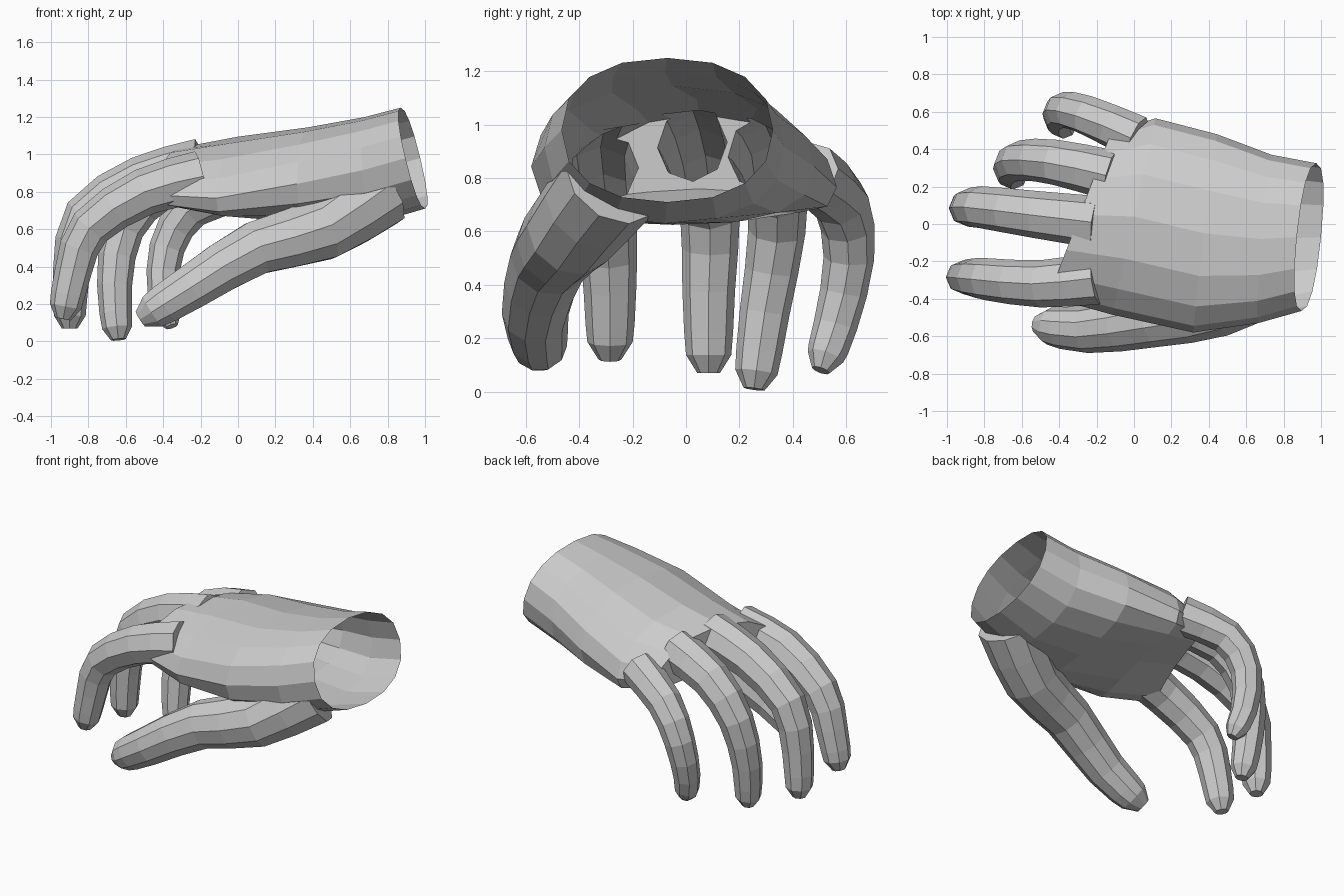
import bpy, bmesh
from math import cos, sin, pi, copysign
from mathutils import Vector

if "Cube" in bpy.data.objects:
    bpy.data.objects.remove(bpy.data.objects["Cube"])


def loft(name, rings):
    """Closed solid skinned through equal rings of points."""
    bm = bmesh.new()
    loops = [[bm.verts.new(p) for p in ring] for ring in rings]
    n = len(loops[0])
    for a, b in zip(loops, loops[1:]):
        for i in range(n):
            j = (i + 1) % n
            bm.faces.new((a[i], a[j], b[j], b[i]))
    bm.faces.new(loops[0])
    bm.faces.new(loops[-1])
    bmesh.ops.recalc_face_normals(bm, faces=bm.faces[:])
    mesh = bpy.data.meshes.new(name)
    bm.to_mesh(mesh)
    bm.free()
    obj = bpy.data.objects.new(name, mesh)
    bpy.context.collection.objects.link(obj)
    return obj


def palm_ring(t, x, yc, zc, hy, hz, arch, n=16):
    """Squarish oval, arched over the palm; t runs from wrist to knuckles."""
    slant_y = 0.1 * (1 - t) ** 2 + 0.38 * t ** 2
    slant_z = -0.24 * (1 - t) ** 4
    pts = []
    for i in range(n):
        c, s = cos(2 * pi * i / n), sin(2 * pi * i / n)
        dy = hy * copysign(abs(c) ** 0.88, c)
        dz = hz * copysign(abs(s) ** 0.88, s)
        pts.append(Vector((x + slant_y * dy + slant_z * dz, yc + dy,
                           zc + dz - arch * dy * dy)))
    return pts


def digit(name, r0, r1, *joints, n=8):
    """Tapered tube curving smoothly through the joints, with a blunt tip."""
    p = [Vector(j) for j in joints]
    p = [2 * p[0] - p[1]] + p + [2 * p[-1] - p[-2]]
    path = []
    for a, b, c, d in zip(p, p[1:], p[2:], p[3:]):
        mid = (9 * (b + c) - a - d) / 16
        path += [b, mid]
    tip = p[-2]
    back = (path[-1] - tip).normalized()
    path += [tip + back * r1 * 0.8, tip]
    rings = []
    for i, centre in enumerate(path):
        t = (path[min(i + 1, len(path) - 1)] - path[max(i - 1, 0)]).normalized()
        side = Vector((0, 1, 0))
        side = (side - side.dot(t) * t).normalized()
        up = t.cross(side)
        r = r0 + (r1 - r0) * min(i / (len(path) - 2), 1)
        if i == len(path) - 1:
            r *= 0.5
        rings.append([centre + r * (side * cos(2 * pi * k / n) + up * sin(2 * pi * k / n))
                      for k in range(n)])
    return loft(name, rings)


# wrist, back of hand and knuckle line
sections = ((0.935, -0.07, 0.98, 0.395, 0.27, 0),
            (0.7, -0.08, 0.915, 0.45, 0.285, 0),
            (0.38, -0.05, 0.885, 0.53, 0.26, 0.15),
            (0, 0.04, 0.89, 0.525, 0.205, 0.45),
            (-0.29, 0.05, 0.9, 0.44, 0.14, 0.6))
hand = loft("hand", [palm_ring(i / 4, *s) for i, s in enumerate(sections)])

# fingers and thumb
index = digit("index_finger", 0.14, 0.085, (-0.2, -0.29, 0.88), (-0.5, -0.32, 0.8),
              (-0.79, -0.295, 0.61), (-0.88, -0.285, 0.38), (-0.935, -0.285, 0.12))
middle = digit("middle_finger", 0.14, 0.085, (-0.2, 0.01, 0.945), (-0.52, 0.05, 0.865),
               (-0.82, 0.09, 0.675), (-0.89, 0.085, 0.38), (-0.9, 0.085, 0.07))
ring = digit("ring_finger", 0.135, 0.08, (-0.12, 0.26, 0.91), (-0.42, 0.33, 0.82),
             (-0.61, 0.34, 0.6), (-0.66, 0.295, 0.3), (-0.64, 0.255, 0.01))
little = digit("little_finger", 0.12, 0.07, (0.02, 0.46, 0.82), (-0.25, 0.58, 0.71),
               (-0.38, 0.61, 0.5), (-0.4, 0.56, 0.25), (-0.355, 0.505, 0.08))
thumb = digit("thumb", 0.2, 0.1, (0.76, -0.27, 0.8), (0.45, -0.43, 0.6),
              (0.1, -0.51, 0.5), (-0.25, -0.565, 0.29), (-0.52, -0.535, 0.12), n=10)
digits = (index, middle, ring, little, thumb)

# merge the digits into the palm as one skin
for d in digits:
    mod = hand.modifiers.new("join_" + d.name, 'BOOLEAN')
    mod.operation = 'UNION'
    mod.solver = 'EXACT'
    mod.object = d
deps = bpy.context.evaluated_depsgraph_get()
merged = bpy.data.meshes.new_from_object(hand.evaluated_get(deps))
hand.modifiers.clear()
hand.data = merged
for d in digits:
    bpy.data.objects.remove(d)

# open the wrist end
bm = bmesh.new()
bm.from_mesh(merged)
wrist_cap = max(bm.faces, key=lambda f: f.calc_center_median().x)
bmesh.ops.delete(bm, geom=[wrist_cap], context='FACES_ONLY')
for f in bm.faces:
    f.smooth = False
bm.to_mesh(merged)
bm.free()
